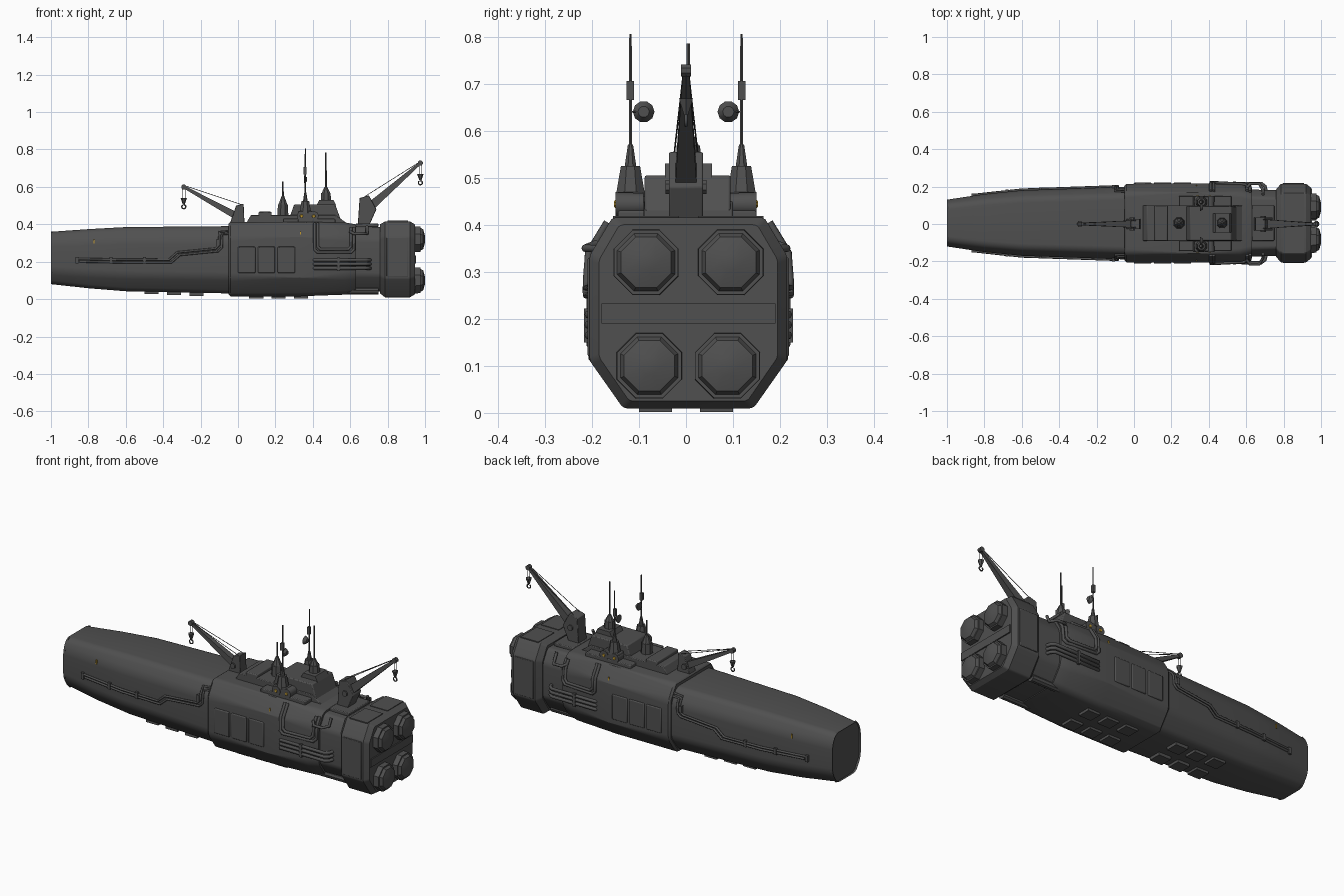
import bpy, bmesh, math
from mathutils import Vector, Matrix

if "Cube" in bpy.data.objects:
    bpy.data.objects.remove(bpy.data.objects["Cube"], do_unlink=True)


def material(name, rgb):
    m = bpy.data.materials.new(name)
    m.use_nodes = True
    m.diffuse_color = (*rgb, 1)
    m.node_tree.nodes["Principled BSDF"].inputs["Base Color"].default_value = (*rgb, 1)
    return m


GREY = material("dark grey", (0.08, 0.08, 0.08))
YELLOW = material("amber light", (0.55, 0.33, 0.03))
YC = 0.005      # hull centre line
made = []


def finish(name, bm, mat=GREY, bevel=0):
    bmesh.ops.recalc_face_normals(bm, faces=bm.faces)
    me = bpy.data.meshes.new(name)
    bm.to_mesh(me)
    bm.free()
    me.materials.append(mat)
    ob = bpy.data.objects.new(name, me)
    bpy.context.collection.objects.link(ob)
    if bevel:
        mod = ob.modifiers.new("edge", "BEVEL")
        mod.width, mod.segments, mod.limit_method = bevel, 2, "ANGLE"
    made.append(ob)
    return ob


def box(name, lo, hi, mat=GREY, bevel=0):
    lo, hi = Vector(lo), Vector(hi)
    bm = bmesh.new()
    bmesh.ops.create_cube(bm, size=1, matrix=Matrix.Translation((lo + hi) / 2) @ Matrix.Diagonal((*(hi - lo), 1)))
    return finish(name, bm, mat, bevel)


def rod(name, a, b, r0, r1, n=8, mat=GREY):
    a, b = Vector(a), Vector(b)
    rot = (b - a).to_track_quat("Z", "Y").to_matrix().to_4x4()
    bm = bmesh.new()
    bmesh.ops.create_cone(bm, cap_ends=True, segments=n, radius1=r0, radius2=r1, depth=(b - a).length,
                          matrix=Matrix.Translation((a + b) / 2) @ rot @ Matrix.Rotation(math.pi / n, 4, "Z"))
    return finish(name, bm, mat)


def prism(name, pts, y0, y1, bevel=0):
    """Side outline in x and z, extruded across y."""
    bm = bmesh.new()
    f = bm.faces.new([bm.verts.new((x, y0, z)) for x, z in pts])
    ext = bmesh.ops.extrude_face_region(bm, geom=[f])["geom"]
    bmesh.ops.translate(bm, verts=[v for v in ext if isinstance(v, bmesh.types.BMVert)], vec=(0, y1 - y0, 0))
    return finish(name, bm, GREY, bevel)


def pipe(name, pts, r):
    cu = bpy.data.curves.new(name, "CURVE")
    cu.dimensions, cu.bevel_depth, cu.bevel_resolution = "3D", r, 2
    cu.use_fill_caps = True
    sp = cu.splines.new("POLY")
    sp.points.add(len(pts) - 1)
    for p, co in zip(sp.points, pts):
        p.co = (*co, 1)
    cu.materials.append(GREY)
    ob = bpy.data.objects.new(name, cu)
    bpy.context.collection.objects.link(ob)


# Eight-sided hull section as fractions of half width and height
HALF = [(0.66, 0), (1, 0.25), (1, 0.8), (0.77, 1)]


def loft(name, stations, soft=0.03, inset=0):
    bm = bmesh.new()
    sec = HALF + [(-y, z) for y, z in reversed(HALF)]
    rings = [[bm.verts.new((x, YC + y * w, lo + z * (hi - lo))) for y, z in sec] for x, w, lo, hi in stations]
    for a, b in zip(rings, rings[1:]):
        for i in range(8):
            bm.faces.new((a[i], a[i - 1], b[i - 1], b[i]))
    nose = bm.faces.new(rings[0])
    bm.faces.new(rings[-1])
    if inset:
        bmesh.ops.inset_individual(bm, faces=[nose], thickness=inset, depth=0)
        bmesh.ops.translate(bm, verts=nose.verts[:], vec=(0.012, 0, 0))
    if soft:
        along = [e for e in bm.edges if abs(e.verts[0].co.x - e.verts[1].co.x) > 0.02]
        bmesh.ops.bevel(bm, geom=along, offset=soft, segments=4, profile=0.5, affect="EDGES")
    return finish(name, bm)


BOW = [(-1, 0.125, 0.08, 0.36), (-0.8, 0.155, 0.058, 0.374), (-0.6, 0.175, 0.042, 0.385), (-0.03, 0.195, 0.03, 0.39)]
MID = [(-0.05, 0.2, 0.025, 0.405), (-0.04, 0.21, 0.015, 0.412), (0.33, 0.212, 0.015, 0.412), (0.57, 0.208, 0.024, 0.41),
       (0.63, 0.19, 0.035, 0.4)]
STERN = [(0.76, 0.18, 0.03, 0.4), (0.785, 0.21, 0.01, 0.415), (0.92, 0.21, 0.01, 0.415), (0.945, 0.19, 0.025, 0.4)]
loft("bow_hull", BOW, 0.025, 0.025)
loft("mid_hull", MID, 0.025)
loft("neck", [(0.6, 0.18, 0.04, 0.39), (0.78, 0.175, 0.04, 0.385)], 0.015)
loft("engine_block", STERN, 0.008)


def skin(x, z, stations):
    """Hull half width at a given length and height."""
    for a, b in zip(stations, stations[1:]):
        if a[0] <= x <= b[0]:
            t = (x - a[0]) / (b[0] - a[0])
            _, w, lo, hi = [p + (q - p) * t for p, q in zip(a, b)]
            break
    else:
        _, w, lo, hi = stations[-1]
    f = (z - lo) / (hi - lo)
    for (y0, f0), (y1, f1) in zip(HALF, HALF[1:]):
        if f0 <= f <= f1:
            return w * (y0 + (y1 - y0) * (f - f0) / (f1 - f0))
    return w * 0.77


def on_side(pts, s, stations, out=0.004):
    return [(x, YC + s * (skin(x, z, stations) + out), z) for x, z in pts]


for s, side in ((-1, "right"), (1, "left")):
    # Long service line along the bow
    for k in (0, 1):
        d = 0.014 * k
        route = [(-0.86 + d, 0.215 - d), (-0.6, 0.21 - d), (-0.37 + d, 0.21 - d), (-0.325 + d, 0.25 - d),
                 (-0.12 + d, 0.27 - d), (-0.1 + d, 0.29 - d), (-0.1 + d, 0.325), (-0.1 + d, 0.36 - d), (-0.04, 0.365 - d)]
        pipe(f"bow_pipe_{k}_{side}", on_side(route, s, BOW), 0.006)
    for x in (-0.86, -0.68, -0.5, -0.11):
        z = 0.3 if x > -0.2 else 0.207
        y = YC + s * skin(x, z, BOW)
        box(f"pipe_clamp_{side}", (x - 0.008, y - 0.012, z - 0.018), (x + 0.008, y + 0.012, z + 0.018))
    # Raised cargo doors
    for i in range(3):
        x = 0.0 + 0.106 * i
        y = YC + s * 0.211
        box(f"cargo_door_{i}_{side}", (x, y - 0.006, 0.14), (x + 0.093, y + 0.006, 0.28), bevel=0.005)
    # Coolant loop and lower pipe rack
    for d in (0, 0.016):
        loop = [(0.41 + d, 0.405), (0.41 + d, 0.34), (0.41 + d, 0.265 + d), (0.425 + d, 0.25 + d),
                (0.605 - d, 0.25 + d), (0.62 - d, 0.265 + d), (0.62 - d, 0.34), (0.62 - d, 0.38)]
        pipe(f"coolant_loop_{side}", on_side(loop, s, MID, 0.006), 0.008)
    for i, z in enumerate((0.165, 0.187, 0.209)):
        y = YC + s * 0.212
        pipe(f"rack_pipe_{i}_{side}", [(0.4, y - s * 0.02, z), (0.41, y, z), (0.68, y, z), (0.7, y - s * 0.015, z),
                                       (0.71, y - s * 0.05, z)], 0.009)
    box(f"rack_bracket_{side}", (0.53, YC + s * 0.2, 0.15), (0.545, YC + s * 0.222, 0.222))
    # Handrail beside the neck, lower tank, engine block plates
    pipe(f"neck_rail_{side}", [(0.6, s * 0.19, 0.36), (0.62, s * 0.215, 0.35), (0.67, s * 0.215, 0.35),
                               (0.69, s * 0.18, 0.35), (0.69, s * 0.16, 0.39)], 0.008)
    rod(f"lower_tank_{side}", (0.57, s * 0.11, 0.045), (0.75, s * 0.11, 0.045), 0.022, 0.022, 10)
    y = YC + s * 0.21
    box(f"engine_side_plate_{side}", (0.795, y - 0.004, 0.12), (0.91, y + 0.004, 0.33), bevel=0.003)
    # Stern thrusters: rim and domed bell
    for z, yy in ((0.32, 0.09), (0.1, 0.083)):
        c = Vector((0.94, YC + s * yy, z))
        rod(f"thruster_rim_{side}", c - Vector((0.02, 0, 0)), c + Vector((0.035, 0, 0)), 0.076, 0.074, 8)
        rod(f"thruster_bell_{side}", c + Vector((0.03, 0, 0)), c + Vector((0.05, 0, 0)), 0.069, 0.058, 8)
        rod(f"thruster_cap_{side}", c + Vector((0.05, 0, 0)), c + Vector((0.06, 0, 0)), 0.058, 0.02, 8)
    box(f"engine_top_plate_{side}", (0.8, YC + s * 0.09 - 0.07, 0.41), (0.91, YC + s * 0.09 + 0.07, 0.419))
    # Belly hatches, two rows under each hull half
    for i in range(3):
        for x0, z in ((-0.5, 0.034), (0.06, 0.01)):
            x = x0 + 0.12 * i
            zz = z - 0.0045 * i if x0 < 0 else z
            box(f"belly_hatch_{side}", (x, s * 0.065 - 0.035, zz - 0.008), (x + 0.075, s * 0.065 + 0.035, zz + 0.012))
    # Twin masts with a sensor box and dish
    y = s * 0.118
    box(f"mast_house_{side}", (0.32, y - 0.028, 0.4), (0.4, y + 0.028, 0.47), bevel=0.004)
    rod(f"mast_base_{side}", (0.36, y, 0.46), (0.36, y, 0.525), 0.034, 0.022, 8)
    rod(f"mast_foot_{side}", (0.36, y, 0.52), (0.36, y, 0.57), 0.014, 0.006, 8)
    rod(f"mast_{side}", (0.36, y, 0.56), (0.36, y, 0.805), 0.004, 0.003, 6)
    box(f"mast_sensor_{side}", (0.35, y - 0.008, 0.665), (0.366, y + 0.008, 0.705))
    rod(f"mast_arm_{side}", (0.36, y, 0.64), (0.36, s * 0.09, 0.64), 0.002, 0.002, 5)
    rod(f"dish_{side}", (0.352, s * 0.09, 0.64), (0.368, s * 0.09, 0.64), 0.023, 0.012, 10)
    # Searchlights
    for x in (0.34, 0.405):
        rod(f"searchlight_{side}", (x, s * 0.09, 0.444), (x, s * 0.15, 0.444), 0.024, 0.026, 12)
        rod(f"searchlight_lens_{side}", (x, s * 0.15, 0.444), (x, s * 0.153, 0.444), 0.009, 0.007, 8, YELLOW)
    # Tiny marker lights
    for x, z, st in ((-0.77, 0.31, BOW), (0.335, 0.35, MID)):
        yy = YC + s * skin(x, z, st)
        box(f"marker_light_{side}", (x - 0.003, yy - 0.003, z - 0.012), (x + 0.003, yy + 0.003, z + 0.012), YELLOW)

# Stern cross beam between thruster rows
box("stern_beam", (0.93, -0.18, 0.19), (0.952, 0.19, 0.233))
box("neck_collar", (0.63, -0.09, 0.385), (0.75, 0.1, 0.405), bevel=0.004)

# Deck house and bridge
prism("deck_house", [(0.04, 0.4), (0.07, 0.45), (0.52, 0.45), (0.59, 0.4)], -0.09, 0.1, 0.004)
box("deck_wing", (0.24, -0.145, 0.4), (0.52, 0.15, 0.43), bevel=0.004)
box("deck_hatch", (0.11, -0.09, 0.44), (0.18, 0.1, 0.467), bevel=0.005)
prism("bridge", [(0.27, 0.42), (0.3, 0.505), (0.52, 0.505), (0.555, 0.41)], -0.088, 0.095, 0.005)
prism("bridge_visor", [(0.42, 0.5), (0.435, 0.53), (0.51, 0.53), (0.525, 0.5)], -0.045, 0.055)

# Centre line masts
for n, x, z0, z1, z2, r in (("forward", 0.24, 0.44, 0.55, 0.63, 0.032), ("aft", 0.47, 0.52, 0.6, 0.785, 0.03)):
    zm = z0 + (z1 - z0) * 0.6
    rod(f"{n}_mast_base", (x, YC, z0), (x, YC, zm), r, r * 0.9, 8)
    rod(f"{n}_mast_cone", (x, YC, zm), (x, YC, z1), r * 0.8, 0.008, 8)
    rod(f"{n}_mast", (x, YC, z1 - 0.01), (x, YC, z2), 0.005, 0.004, 6)


# Cranes: pedestal, cheeks, tapered boom, cables, hook
def crane(n, pedestal, foot, tip, top, w, drop):
    prism(f"{n}_crane_pedestal", pedestal, -w, w, 0.003)
    for s in (-1, 1):
        rod(f"{n}_crane_cable", (top[0], s * w * 0.7, top[1]), (tip[0], s * 0.004, tip[1] + 0.008), 0.0018, 0.0018, 5)
        rod(f"{n}_crane_pivot", (foot[0], s * w * 0.8, foot[1]), (foot[0], s * (w + 0.008), foot[1]), 0.016, 0.016, 8)
    rod(f"{n}_crane_boom", (foot[0], 0, foot[1]), (tip[0], 0, tip[1]), w * 0.95, 0.01, 4)
    rod(f"{n}_crane_pulley", (tip[0], -0.011, tip[1]), (tip[0], 0.011, tip[1]), 0.014, 0.014, 8)
    x, z = tip[0], tip[1] - drop
    for dx in (-0.007, 0.007):
        rod(f"{n}_hoist_line", (x + dx, 0, z), (x + dx, 0, tip[1]), 0.0015, 0.0015, 5)
    rod(f"{n}_hook_block", (x, 0, z - 0.03), (x, 0, z + 0.005), 0.005, 0.017, 6)
    ring = [(x + 0.011 * math.sin(a), 0, z - 0.041 + 0.011 * math.cos(a)) for a in (i * math.pi / 5 for i in range(10))]
    pipe(f"{n}_hook", ring, 0.0035)


crane("bow", [(-0.05, 0.385), (-0.01, 0.5), (0.03, 0.51), (0.035, 0.4)], (-0.01, 0.445), (-0.29, 0.6),
      (0.02, 0.505), 0.028, 0.065)
crane("stern", [(0.64, 0.39), (0.65, 0.54), (0.7, 0.555), (0.74, 0.48), (0.7, 0.39)], (0.69, 0.48), (0.975, 0.728),
      (0.68, 0.55), 0.036, 0.065)

# Smooth shading with sharp corners kept
bpy.ops.object.select_all(action="DESELECT")
for ob in made:
    ob.select_set(True)
bpy.context.view_layer.objects.active = made[0]
bpy.ops.object.shade_smooth_by_angle(angle=math.radians(30))
